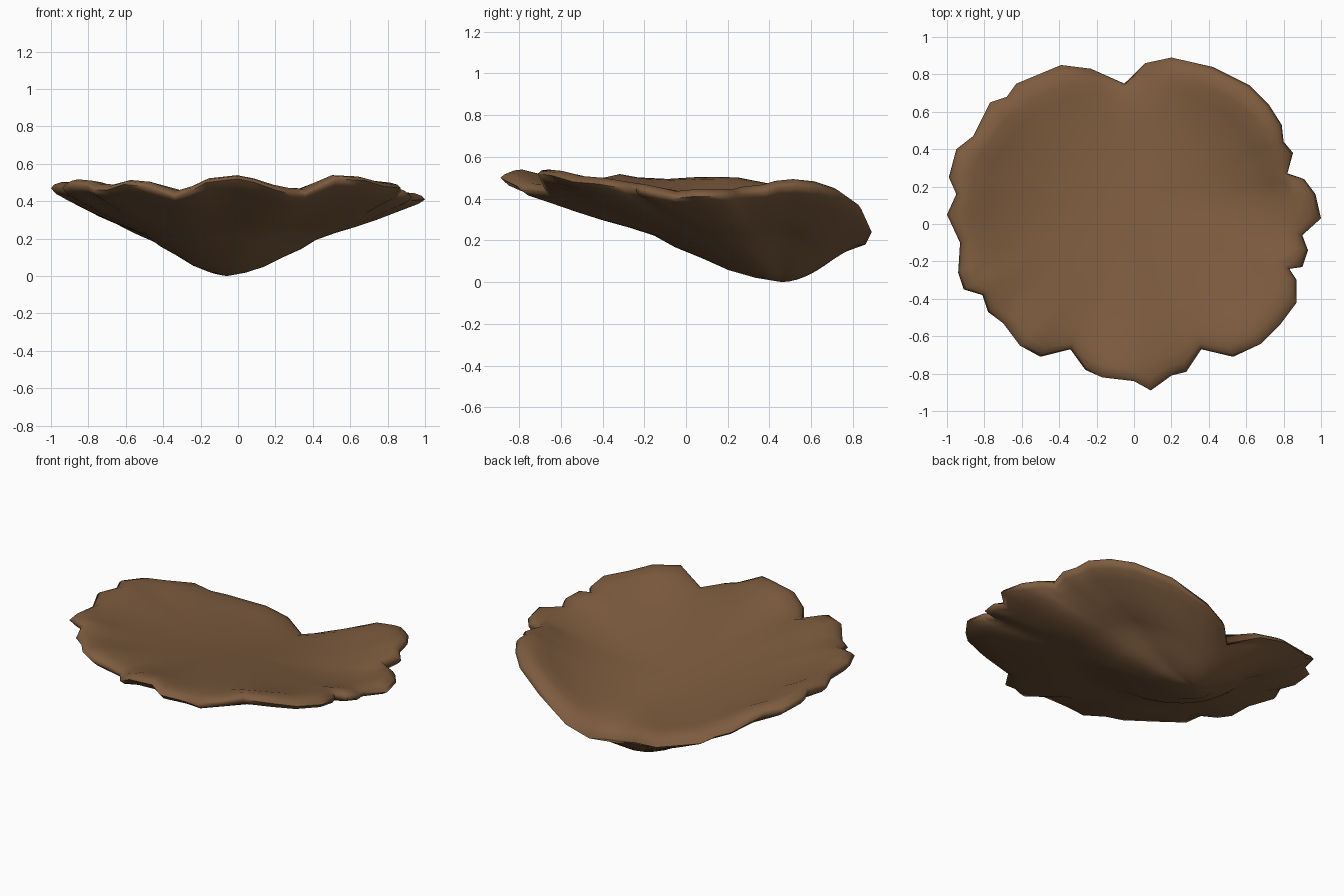
import bpy, bmesh, math
from mathutils import Vector

if "Cube" in bpy.data.objects:
    bpy.data.objects.remove(bpy.data.objects["Cube"])

# Ruffled rim, starting at the back notch and running clockwise from above
RIM = [(-.05, .75, .18), (.06, .86, .22), (.20, .89, .28), (.42, .84, .39),
       (.62, .74, .46), (.72, .64, .49), (.79, .53, .50), (.80, .44, .49),
       (.85, .38, .47), (.82, .27, .46), (.91, .24, .45), (.97, .16, .45),
       (1.0, .03, .45), (.90, -.06, .44), (.93, -.14, .46), (.90, -.23, .48),
       (.83, -.24, .48), (.87, -.30, .49), (.87, -.42, .51), (.78, -.54, .52),
       (.68, -.64, .55), (.53, -.71, .56), (.36, -.67, .47), (.28, -.79, .48),
       (.20, -.81, .50), (.09, -.89, .54), (.0, -.84, .56), (-.17, -.82, .54),
       (-.26, -.78, .49), (-.34, -.67, .46), (-.50, -.71, .52), (-.61, -.65, .53),
       (-.70, -.53, .50), (-.78, -.47, .50), (-.81, -.38, .52), (-.91, -.35, .53),
       (-.94, -.26, .51), (-.93, -.10, .50), (-1.0, .05, .51), (-.95, .16, .51),
       (-.99, .25, .51), (-.95, .40, .48), (-.86, .47, .46), (-.77, .65, .40),
       (-.68, .68, .36), (-.63, .75, .33), (-.39, .85, .28), (-.23, .83, .26)]
N = len(RIM)
BASE = Vector((-.06, .46, 0))   # lowest point of the underside
DISH = Vector((.0, .15, 0))     # middle of the upper dish
# Underside height as a fraction of the rim height, from base to brim
PROFILE = [(0, 0), (.1, .04), (.2, .11), (.3, .22), (.4, .32), (.48, .43), (.58, .51),
           (.68, .58), (.79, .67), (.91, .79), (.975, .86)]
# Upper rings with how far the rounded lip drops at each
LIP = [(.985, .02), (.95, .005), (.89, 0), (.81, 0), (.72, 0), (.62, 0),
       (.48, 0), (.32, 0), (.16, 0)]


def smooth(points):
    return [(points[i - 1] + points[i] * 2 + points[(i + 1) % N]) / 4 for i in range(N)]


rim = [Vector(p) for p in RIM]
soft = rim
for _ in range(6):
    soft = smooth(soft)


def floor(y):
    return .36 - .18 * y


def under_ring(t, f):
    """Rounded belly at the back, flatter brim at the front and sides."""
    pts = []
    for r, s in zip(rim, soft):
        p = s.lerp(r, t ** 4)
        back = max(0, (p - BASE).xy.normalized().y)
        q = BASE.lerp(p, t)
        q.z = p.z * (f * (1 - back) + .85 * t ** 1.8 * back)
        pts.append(q)
    return pts


def upper_ring(t, drop):
    """Shallow dish on a floor that tilts down to the back."""
    pts = []
    for r, s in zip(rim, soft):
        p = s.lerp(r, t ** 4)
        q = DISH.lerp(p, t)
        q.z = floor(q.y) + (p.z - floor(p.y)) * min(1, t / .92) ** 2.5 - drop
        pts.append(q)
    return pts


bm = bmesh.new()


def add_ring(pts):
    return [bm.verts.new(p) for p in pts]


# Underside, rounded lip, then upper surface
under = [add_ring(under_ring(t, f)) for t, f in PROFILE[1:]]
lip = [add_ring([Vector((p.x, p.y, p.z - .04)) for p in rim])]
upper = [add_ring(upper_ring(t, d)) for t, d in LIP]
rings = under + lip + upper
for a, b in zip(rings, rings[1:]):
    for i in range(N):
        j = (i + 1) % N
        bm.faces.new((a[i], a[j], b[j], b[i]))

# Close the middle of both surfaces
low = bm.verts.new(BASE)
high = bm.verts.new((DISH.x, DISH.y, floor(DISH.y)))
for i in range(N):
    j = (i + 1) % N
    bm.faces.new((low, under[0][j], under[0][i]))
    bm.faces.new((high, upper[-1][i], upper[-1][j]))
bmesh.ops.recalc_face_normals(bm, faces=bm.faces)

mesh = bpy.data.meshes.new("bracket_cap")
bm.to_mesh(mesh)
bm.free()
cap = bpy.data.objects.new("bracket_cap", mesh)
bpy.context.collection.objects.link(cap)

brown = bpy.data.materials.new("warm_brown")
brown.diffuse_color = (.205, .106, .049, 1)
brown.use_nodes = True
brown.node_tree.nodes["Principled BSDF"].inputs["Base Color"].default_value = brown.diffuse_color
mesh.materials.append(brown)

bpy.context.view_layer.objects.active = cap
cap.select_set(True)
bpy.ops.object.shade_smooth_by_angle(angle=math.radians(80))
